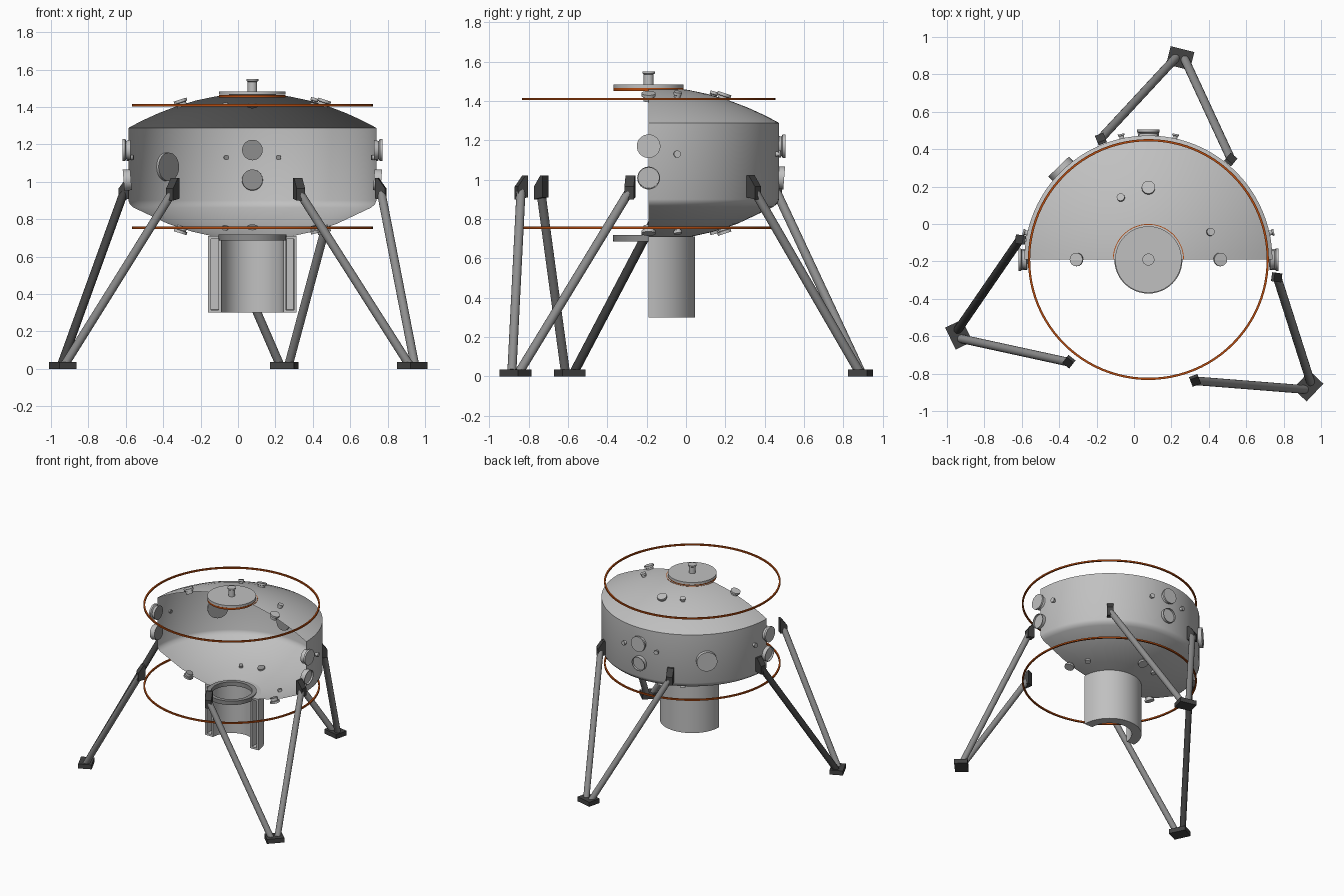
import bpy, bmesh
from math import sin, cos, pi, radians
from mathutils import Matrix, Vector

cube = bpy.data.objects.get("Cube")
if cube:
    bpy.data.objects.remove(cube)

AXIS = Vector((0.077, -0.19, 0))  # vertical axis of the body


def material(name, color):
    m = bpy.data.materials.new(name)
    m.use_nodes = True
    m.diffuse_color = (*color, 1)
    m.node_tree.nodes["Principled BSDF"].inputs["Base Color"].default_value = (*color, 1)
    return m


hull_grey = material("hull_grey", (0.53, 0.53, 0.53))
strut_grey = material("strut_grey", (0.27, 0.27, 0.27))
dark_grey = material("dark_grey", (0.055, 0.055, 0.055))
copper = material("copper_brown", (0.45, 0.07, 0.005))


def finish(name, bm, mats, matrix=None):
    if matrix:
        bm.transform(matrix)
    me = bpy.data.meshes.new(name)
    bm.to_mesh(me)
    bm.free()
    for mat in mats:
        me.materials.append(mat)
    me.shade_smooth()
    me.set_sharp_from_angle(angle=radians(32))
    ob = bpy.data.objects.new(name, me)
    bpy.context.collection.objects.link(ob)


def lathe(profile, sweep=2 * pi, n=32, closed=False):
    """Turn (radius, height) points around z."""
    bm = bmesh.new()
    vs = [bm.verts.new((r, 0, z)) for r, z in profile]
    pairs = list(zip(vs, vs[1:])) + ([(vs[-1], vs[0])] if closed else [])
    es = [bm.edges.new(p) for p in pairs]
    bmesh.ops.spin(bm, geom=vs + es, axis=(0, 0, 1), cent=(0, 0, 0),
                   angle=sweep, steps=n, use_duplicate=False)
    bmesh.ops.remove_doubles(bm, verts=bm.verts, dist=0.0003)
    bmesh.ops.recalc_face_normals(bm, faces=bm.faces)
    return bm


def polar(r, a, z):
    return AXIS + Vector((r * cos(a), r * sin(a), z))


def plug(name, pos, direction, profile, mats=(hull_grey,), n=32):
    """Solid turned part along direction; a second material colours its back."""
    pts = [(0, profile[0][1])] + profile + [(0, profile[-1][1])]
    bm = lathe(pts, n=n)
    if len(mats) > 1:
        for f in bm.faces:
            f.material_index = int(f.normal.z < -0.9)
    turn = direction.to_track_quat("Z", "Y").to_matrix().to_4x4()
    finish(name, bm, mats, Matrix.Translation(pos) @ turn)


def ring(name, radius, z, thick, sweep=2 * pi):
    """Thin hoop of square section."""
    pts = [(radius + i * thick, j * thick) for i, j in ((-1, -1), (1, -1), (1, 1), (-1, 1))]
    finish(name, lathe(pts, sweep, 96, True), [copper], Matrix.Translation(polar(0, 0, z)))


# Open half hull: domed roof, straight wall, rounded conical floor
R, WALL_TOP, RISE = 0.663, 1.288, 0.185


def dome_z(r):
    return WALL_TOP + RISE * (1 - (r / R) ** 2)


roof = [(r, dome_z(r)) for r in [0.0, 0.1, 0.2, 0.3, 0.4, 0.5, 0.58, 0.63, R]]
floor = [(R, 0.9), (0.655, 0.88), (0.635, 0.862), (0.45, 0.775), (0.32, 0.733), (0.17, 0.7)]
finish("half_hull", lathe(roof + floor, pi, 48), [hull_grey], Matrix.Translation(AXIS))

# Half tube under the hull, with a recessed slot in each cut end
bm = lathe([(0.165, 0.3), (0.237, 0.3), (0.237, 0.71), (0.165, 0.71)], pi, 32, True)
rims = [e for e in bm.edges if e.is_boundary]
bmesh.ops.holes_fill(bm, edges=rims)
bmesh.ops.recalc_face_normals(bm, faces=bm.faces)
ends = [f for f in bm.faces if f.normal.y < -0.99 and f.calc_area() > 0.02]
bmesh.ops.inset_individual(bm, faces=ends, thickness=0.022)
bmesh.ops.inset_individual(bm, faces=ends, thickness=0.001, depth=-0.06)
finish("engine_half_tube", bm, [hull_grey], Matrix.Translation(AXIS))

# Collar above the tube
collar = [(0.15, 0.685), (0.18, 0.685), (0.182, 0.718), (0.15, 0.718)]
finish("tube_collar", lathe(collar, n=48, closed=True), [strut_grey], Matrix.Translation(AXIS))

# Top lid with its knob
UP = Vector((0, 0, 1))
plug("top_lid", polar(0, 0, 1.466), UP, [(0.178, 0), (0.178, 0.018)], n=48)
plug("lid_knob", polar(0, 0, 1.48), UP,
     [(0.025, 0), (0.025, 0.055), (0.032, 0.06), (0.032, 0.07)])

# Thin hoops, and the seam half sunk in the roof behind the lid
ring("upper_hoop", 0.638, 1.41, 0.006)
ring("lower_hoop", 0.638, 0.755, 0.006)
ring("lid_hoop", 0.17, 1.458, 0.0075)
ring("roof_seam", 0.188, dome_z(0.188) - 0.001, 0.002, pi)

# Ports around the wall, and caps on roof and floor
port = [(0.055, -0.012), (0.048, 0.012), (0.06, 0.018), (0.06, 0.032)]
PORT_MATS = (hull_grey, strut_grey)
for side, deg in (("left", 0), ("back", 90), ("right", 180)):
    a = radians(deg)
    out = Vector((cos(a), sin(a), 0))
    plug(side + "_upper_port", polar(R, a, 1.17), out, port, PORT_MATS)
    # the lower port has a thin rim around a recessed face
    plug(side + "_lower_port", polar(R, a, 1.01), out + Vector((0, 0, -0.08)),
         [(0.055, -0.014), (0.058, 0.026), (0.053, 0.026), (0.053, 0.012)], PORT_MATS)
    for s in (-1, 1):
        b = a + s * radians(12.3)
        if -0.01 < b < pi + 0.01:
            plug(side + "_small_port", polar(R, b, 1.13), Vector((cos(b), sin(b), 0)),
                 [(0.014, -0.012), (0.012, 0.013), (0.018, 0.015), (0.018, 0.024)], PORT_MATS, 16)
    for level, sign in (("roof", 1), ("floor", -1)):
        for size, rho, turn in ((0.036, 0.378, 0), (0.021, 0.357, 24)):
            b = a + radians(turn)
            if b > pi + 0.01:
                continue
            z = dome_z(rho) if sign > 0 else 0.752
            tilt = Vector((0.33 * cos(b), 0.33 * sin(b), sign))
            plug(side + "_" + level + "_cap", polar(rho, b, z), tilt,
                 [(size * 0.75, -0.012), (size * 0.75, 0.01), (size, 0.013), (size, 0.028)],
                 PORT_MATS, 20)

# Round hatch on the back right of the wall
a = radians(134)
plug("hatch", polar(R, a, 1.08), Vector((cos(a), sin(a), 0)),
     [(0.076, -0.02), (0.076, 0.028)], PORT_MATS)


def bracket(name, a):
    """Wedge-topped block, inner side upright, outer side lower."""
    bm = bmesh.new()
    side = [(-0.025, 0.91), (0.03, 0.9), (0.03, 0.965), (-0.01, 1.02), (-0.025, 1.02)]
    face = bm.faces.new([bm.verts.new((x, -0.024, z)) for x, z in side])
    ext = bmesh.ops.extrude_face_region(bm, geom=[face])
    moved = [v for v in ext["geom"] if isinstance(v, bmesh.types.BMVert)]
    bmesh.ops.translate(bm, verts=moved, vec=(0, 0.048, 0))
    bmesh.ops.recalc_face_normals(bm, faces=bm.faces)
    finish(name, bm, [dark_grey], Matrix.Translation(polar(0.69, a, 0)) @ Matrix.Rotation(a, 4, "Z"))


# Three landing legs: two struts, two brackets and a foot each
for leg, deg, twist in (("back", 81, -5), ("right", 201.6, 4), ("left", 321.6, -5)):
    a = radians(deg)
    across = Vector((-sin(a), cos(a), 0))
    bm = bmesh.new()
    bmesh.ops.create_cube(bm, size=1, matrix=Matrix.Translation(polar(1.09, a, 0.018))
                          @ Matrix.Rotation(a + radians(twist), 4, "Z")
                          @ Matrix.Diagonal((0.1, 0.13, 0.036, 1)))
    finish(leg + "_foot", bm, [dark_grey])
    for s in (-1, 1):
        b = a + s * radians(30.5)
        top = polar(0.695, b, 0.945)
        low = polar(1.087, a, 0.025) + across * s * 0.025
        # the rear strut of the right leg is the one dark strut
        mat = dark_grey if leg == "right" and s < 0 else strut_grey
        plug(leg + "_strut", low, top - low, [(0.023, 0), (0.023, (top - low).length)], (mat,), 16)
        bracket(leg + "_bracket", b)
